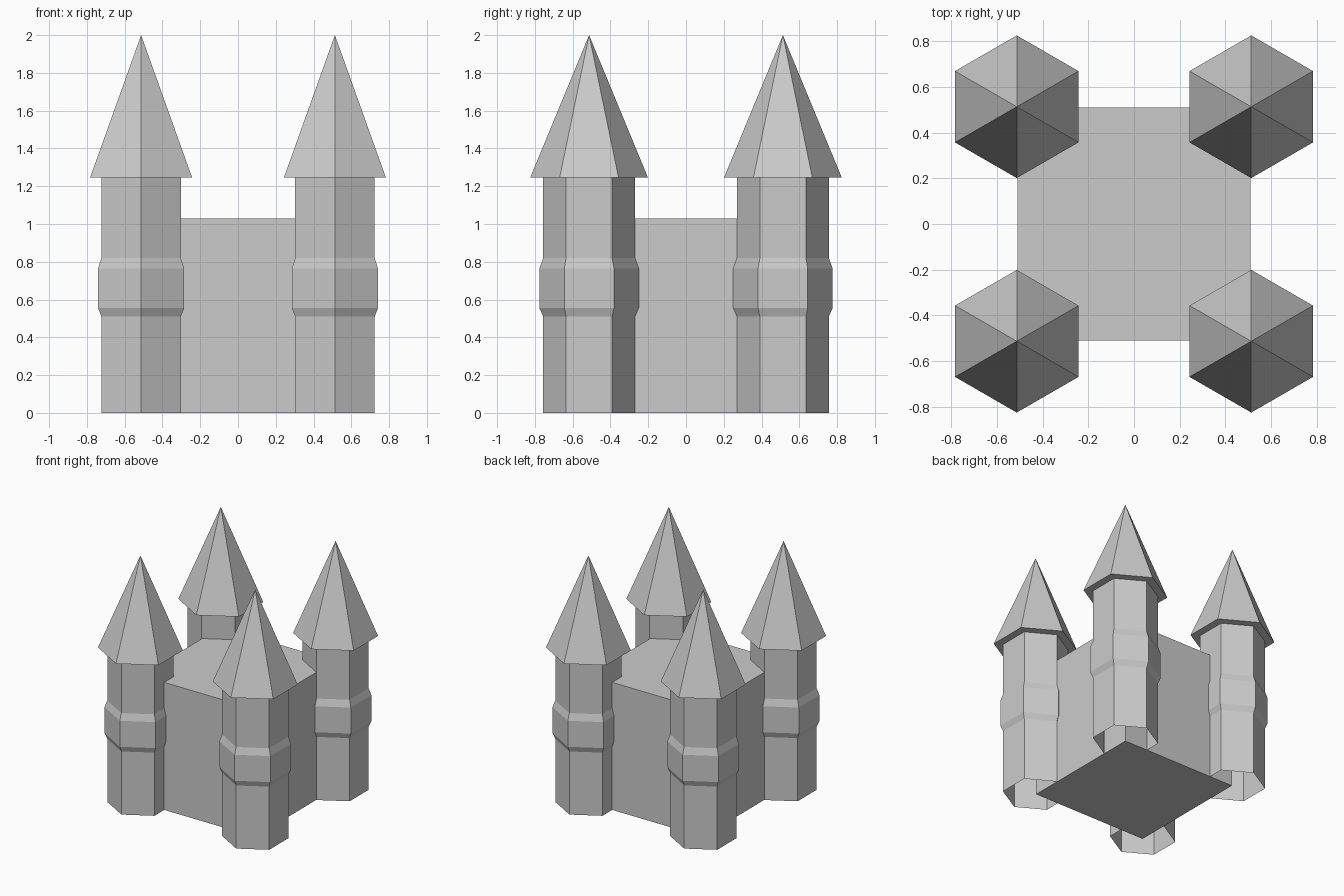
import bpy, bmesh, math

if "Cube" in bpy.data.objects:
    bpy.data.objects.remove(bpy.data.objects["Cube"])

SIDES = 6
# Tower outline from foot to eave: (radius, height)
PROFILE = [(0.243, 0), (0.243, 0.51), (0.263, 0.555), (0.263, 0.765),
           (0.243, 0.82), (0.243, 1.245), (0.312, 1.245)]
APEX = 2.0
CORNER = 0.513


def make_object(name, bm, location=(0, 0, 0)):
    mesh = bpy.data.meshes.new(name)
    bm.to_mesh(mesh)
    bm.free()
    ob = bpy.data.objects.new(name, mesh)
    ob.location = location
    bpy.context.collection.objects.link(ob)
    return ob


# Central keep
bm = bmesh.new()
bmesh.ops.create_cube(bm, size=1)
bmesh.ops.scale(bm, vec=(1.02, 1.02, 1.03), verts=bm.verts)
make_object("keep", bm, (0, 0, 0.515))

# Hexagonal tower: banded shaft open at the foot, overhanging pointed roof
bm = bmesh.new()
rings = []
for r, z in PROFILE:
    ring = []
    for i in range(SIDES):
        a = math.pi / 2 + 2 * math.pi * i / SIDES
        ring.append(bm.verts.new((r * math.cos(a), r * math.sin(a), z)))
    rings.append(ring)
tip = bm.verts.new((0, 0, APEX))
for i in range(SIDES):
    j = (i + 1) % SIDES
    for low, high in zip(rings, rings[1:]):
        bm.faces.new((low[i], low[j], high[j], high[i]))
    bm.faces.new((rings[-1][i], rings[-1][j], tip))
tower = make_object("tower_front_left", bm, (-CORNER, -CORNER, 0))

# Repeat the tower on the other corners
for name, x, y in (("front_right", 1, -1), ("back_left", -1, 1), ("back_right", 1, 1)):
    copy = bpy.data.objects.new("tower_" + name, tower.data)
    copy.location = (x * CORNER, y * CORNER, 0)
    bpy.context.collection.objects.link(copy)
